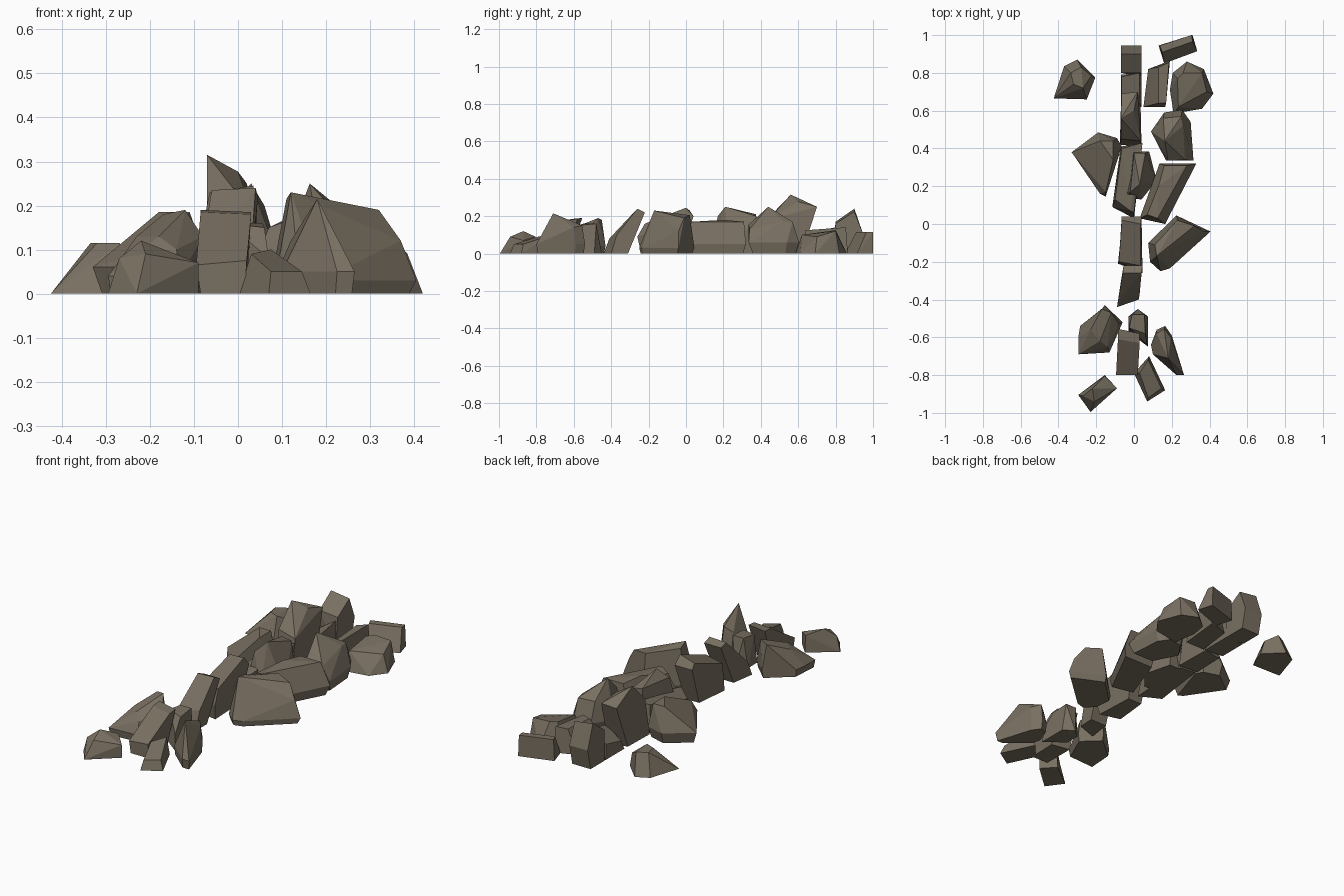
import bpy, bmesh, math
from mathutils import Vector

stone = bpy.data.materials.new("grey brown stone")
stone.diffuse_color = (0.19, 0.16, 0.12, 1)


def rock(name, outline, crown, belly=0.0, inset=0.85):
    """Faceted boulder: hull of a ground outline and a few crown points.
    With a belly height the outline is lifted and the foot is drawn in."""
    bm = bmesh.new()
    centre = sum((Vector((x, y, 0)) for x, y in outline), Vector()) / len(outline)
    for x, y in outline:
        p = Vector((x, y, 0))
        if belly:
            bm.verts.new(p + Vector((0, 0, belly)))
            p = centre + (p - centre) * inset
        bm.verts.new(p)
    for p in crown:
        bm.verts.new(p)
    bmesh.ops.convex_hull(bm, input=bm.verts[:])
    loose = [v for v in bm.verts if not v.link_faces]
    bmesh.ops.delete(bm, geom=loose, context='VERTS')
    # merge nearly flat triangles into broad chiselled faces
    bmesh.ops.dissolve_limit(bm, angle_limit=math.radians(10),
                             verts=bm.verts[:], edges=bm.edges[:])
    bmesh.ops.recalc_face_normals(bm, faces=bm.faces[:])
    mesh = bpy.data.meshes.new(name)
    bm.to_mesh(mesh)
    bm.free()
    mesh.materials.append(stone)
    bpy.context.collection.objects.link(bpy.data.objects.new(name, mesh))


# Scattered stones on the left side
rock("left_back_stone",
     [(-.425, .665), (-.37, .835), (-.30, .87), (-.205, .775), (-.25, .66)],
     [(-.335, .80, .115), (-.28, .83, .115), (-.225, .785, .08), (-.27, .72, .115),
      (-.32, .74, .115)])
rock("left_middle_stone",
     [(-.33, .38), (-.19, .485), (-.09, .455), (-.065, .41), (-.15, .145), (-.18, .16)],
     [(-.18, .44, .185), (-.11, .44, .185), (-.11, .34, .185), (-.15, .17, .11)],
     belly=.06, inset=.87)
rock("left_front_stone",
     [(-.295, -.69), (-.295, -.60), (-.285, -.54), (-.155, -.43), (-.06, -.52), (-.13, -.68)],
     [(-.12, -.47, .19), (-.17, -.45, .18), (-.23, -.56, .13), (-.18, -.62, .13),
      (-.14, -.65, .10), (-.08, -.53, .13)], belly=.04, inset=.94)
rock("left_end_stone",
     [(-.295, -.905), (-.155, -.80), (-.09, -.87), (-.23, -.995)],
     [(-.22, -.87, .12), (-.155, -.805, .09), (-.09, -.87, .07), (-.21, -.94, .09),
      (-.27, -.91, .08)])

# Scattered stones on the right side
rock("right_end_slab",
     [(.13, .945), (.31, 1.0), (.335, .915), (.16, .85)],
     [(.135, .945, .115), (.305, 1.0, .115), (.31, .965, .115), (.15, .91, .115)])
rock("right_leaning_slab",
     [(.05, .62), (.075, .82), (.19, .865), (.19, .80), (.165, .62)],
     [(.13, .83, .13), (.185, .855, .14), (.17, .64, .125), (.13, .64, .115)])
rock("right_back_stone",
     [(.19, .71), (.205, .80), (.28, .86), (.37, .82), (.42, .69), (.36, .61), (.21, .585)],
     [(.23, .77, .12), (.26, .80, .125), (.36, .80, .12), (.235, .62, .10), (.385, .70, .09)])
rock("right_peaked_stone",
     [(.09, .49), (.16, .59), (.255, .605), (.30, .54), (.315, .335), (.17, .335)],
     [(.163, .44, .25), (.25, .57, .17), (.26, .52, .17), (.155, .56, .17),
      (.18, .335, .155), (.27, .34, .13)],
     belly=.06, inset=.85)
rock("right_broad_slab",
     [(.03, .03), (.11, .19), (.135, .32), (.33, .32), (.165, 0)],
     [(.16, .31, .17), (.28, .31, .17), (.125, .03, .17), (.07, .05, .15), (.13, .20, .18)],
     belly=.05, inset=.9)
rock("right_big_stone",
     [(.075, -.10), (.225, .045), (.405, -.04), (.19, -.235), (.14, -.25), (.085, -.20)],
     [(.12, -.17, .23), (.11, -.11, .215), (.23, .02, .205), (.32, -.01, .19), (.37, -.04, .12)],
     belly=.03, inset=.93)
rock("right_spire_stone",
     [(.09, -.64), (.12, -.56), (.165, -.54), (.20, -.59), (.265, -.80), (.225, -.80), (.10, -.69)],
     [(.18, -.71, .215), (.16, -.555, .15), (.195, -.60, .14), (.12, -.58, .12)],
     belly=.05, inset=.94)
rock("right_front_chip",
     [(0, -.79), (.08, -.70), (.165, -.88), (.07, -.94)],
     [(.03, -.79, .09), (.075, -.72, .10), (.145, -.87, .05), (.075, -.92, .05)])

# Spine of slabs, most of them tilted up towards the back, forming the broken wall
rock("spine_front_slab",
     [(-.085, -.62), (.02, -.64), (.015, -.80), (-.085, -.80)],
     [(-.085, -.555, .19), (.03, -.58, .185), (.03, -.63, .18), (-.085, -.61, .185),
      (.02, -.80, .075), (-.095, -.80, .065)])
rock("spine_low_stone",
     [(-.03, -.57), (-.03, -.49), (.02, -.45), (.075, -.49), (.075, -.65)],
     [(-.025, -.55, .16), (-.01, -.48, .16), (.055, -.48, .16), (.06, -.58, .15),
      (.07, -.64, .08)])
rock("spine_slab_1",
     [(-.09, -.44), (-.07, -.31), (.03, -.31), (.025, -.40)],
     [(-.06, -.26, .235), (.04, -.26, .24), (.045, -.22, .22), (-.055, -.22, .22),
      (-.085, -.41, .08), (.03, -.37, .10)])
rock("spine_slab_2",
     [(-.085, -.21), (-.065, -.02), (.02, -.02), (.03, -.24)],
     [(-.08, -.20, .15), (.035, -.22, .16), (-.065, .02, .23), (.035, 0, .245),
      (-.065, .04, .20), (.04, .04, .20), (.045, -.26, .09)])
rock("spine_slab_3",
     [(-.115, .09), (-.07, .41), (.02, .40), (0, .03)],
     [(-.10, .13, .09), (-.065, .40, .15), (.045, .43, .16), (0, .06, .10), (-.02, .07, .11)])
rock("spine_peaked_stone",
     [(-.06, .14), (-.01, .385), (.08, .385), (.12, .23), (.04, .13)],
     [(.03, .21, .25), (0, .375, .21), (.06, .375, .20), (-.02, .17, .20)])
rock("spine_tall_slab",
     [(-.075, .42), (-.07, .60), (.035, .62), (.04, .41)],
     [(-.07, .56, .315), (0, .60, .277), (.02, .70, .25), (-.065, .69, .24),
      (-.07, .45, .20), (.035, .44, .18)])
rock("spine_low_wedge",
     [(-.07, .63), (-.07, .79), (.04, .80), (.04, .62)],
     [(-.065, .65, .05), (-.065, .78, .08), (.03, .80, .14), (.03, .64, .11)])
rock("spine_end_slab",
     [(-.07, .80), (-.07, .92), (.04, .92), (.04, .78)],
     [(-.07, .80, .17), (-.07, .90, .24), (.04, .90, .225), (.04, .80, .16),
      (-.07, .945, .11), (.04, .945, .11)])
